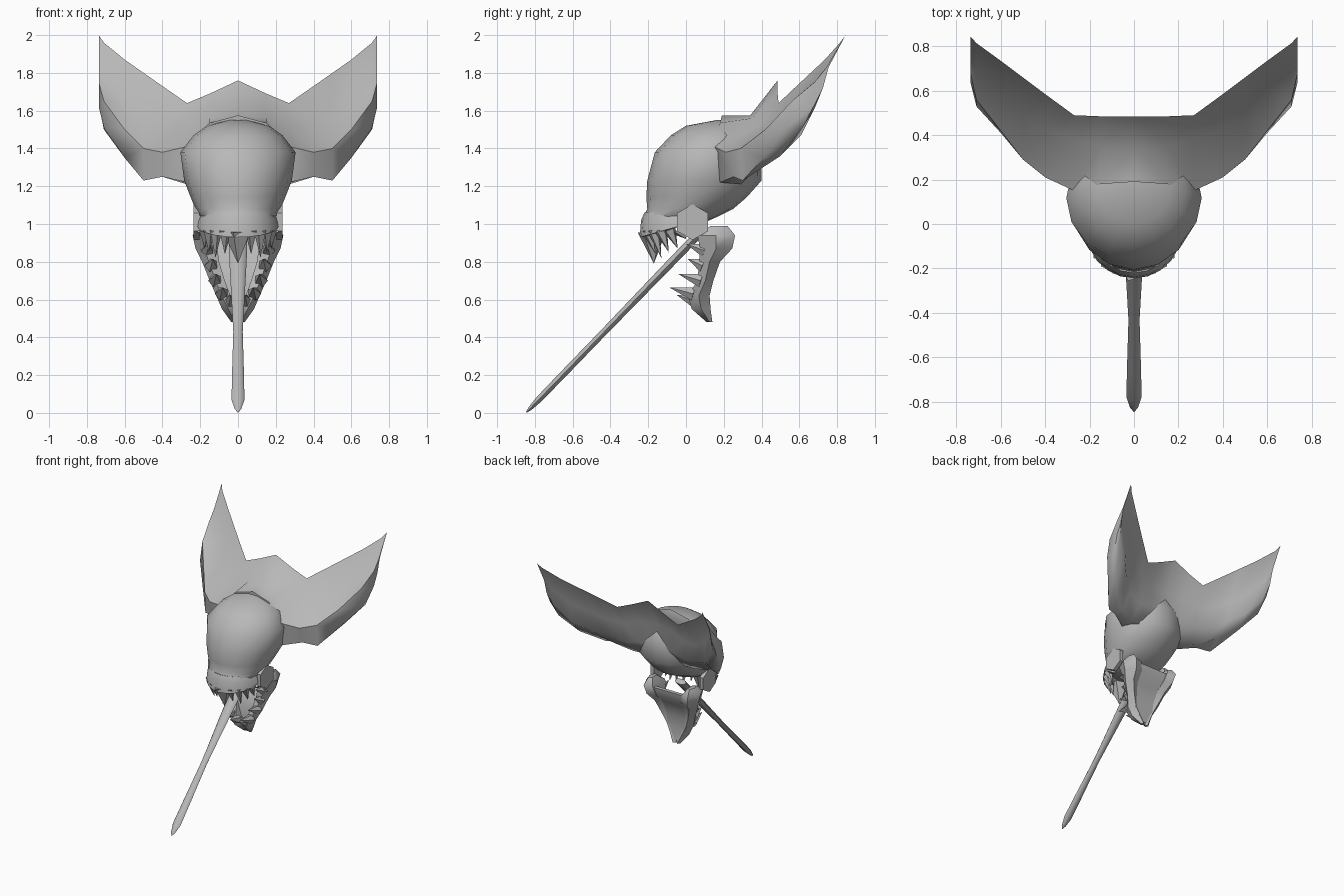
import bpy, bmesh
from math import sin, cos, pi, radians
from mathutils import Vector

cube = bpy.data.objects.get("Cube")
if cube:
    bpy.data.objects.remove(cube, do_unlink=True)

grey = bpy.data.materials.new("bone grey")
grey.use_nodes = True
colour = (0.48, 0.48, 0.48, 1)
grey.diffuse_color = colour
grey.node_tree.nodes["Principled BSDF"].inputs["Base Color"].default_value = colour


def finish(name, bm, mirror=False, angle=50):
    bmesh.ops.recalc_face_normals(bm, faces=bm.faces)
    mesh = bpy.data.meshes.new(name)
    bm.to_mesh(mesh)
    bm.free()
    obj = bpy.data.objects.new(name, mesh)
    bpy.context.collection.objects.link(obj)
    mesh.materials.append(grey)
    if mirror:
        mod = obj.modifiers.new("mirror", 'MIRROR')
        mod.use_clip = True
    bpy.ops.object.select_all(action='DESELECT')
    obj.select_set(True)
    bpy.context.view_layer.objects.active = obj
    bpy.ops.object.shade_smooth_by_angle(angle=radians(angle))
    return obj


def loft(bm, rings, start=True, end=True):
    """Skin closed rings of equal size, with optional end caps."""
    loops = [[bm.verts.new(p) for p in ring] for ring in rings]
    n = len(loops[0])
    for a, b in zip(loops, loops[1:]):
        for i in range(n):
            j = (i + 1) % n
            bm.faces.new((a[i], a[j], b[j], b[i]))
    if start:
        bm.faces.new(loops[0][::-1])
    if end:
        bm.faces.new(loops[-1])


def tooth(bm, base, tip, radius, sides=5):
    """Pointed tooth from a base centre to a tip."""
    base, tip = Vector(base), Vector(tip)
    turn = (tip - base).to_track_quat('Z', 'Y')
    ring = [bm.verts.new(base + turn @ Vector((radius * cos(a), radius * sin(a), 0)))
            for a in (2 * pi * i / sides for i in range(sides))]
    point = bm.verts.new(tip)
    for i in range(sides):
        bm.faces.new((ring[i], ring[(i + 1) % sides], point))
    bm.faces.new(ring[::-1])


# Skull: height, front y, back y, half width
slices = [(1.0, -.19, .08, .14), (1.04, -.225, .17, .2), (1.08, -.205, .25, .225),
          (1.14, -.21, .32, .25), (1.23, -.205, .4, .285), (1.38, -.165, .4, .305),
          (1.47, -.08, .37, .235), (1.52, .0, .33, .165), (1.55, .16, .26, .05)]
bm = bmesh.new()
rings = []
for z, front, back, w in slices:
    mid, half = (front + back) / 2, (back - front) / 2
    ring = []
    for i in range(16):
        a = 2 * pi * i / 16
        ring.append((w * sin(a), mid - half * cos(a), z))
    rings.append(ring)
loft(bm, rings)
finish("skull", bm)

# Crest: sections from the middle out to the tip, as x then (y, z) of
# top edge, shelf back, shelf front, bottom, lobe low, lobe high, back crease
sections = [
    (0, (.485, 1.76), (.34, 1.575), (.19, 1.575), (.2, 1.3), (.3, 1.25), (.37, 1.38), (.37, 1.53)),
    (.15, (.485, 1.69), (.35, 1.56), (.18, 1.535), (.18, 1.25), (.3, 1.22), (.39, 1.35), (.39, 1.52)),
    (.27, (.49, 1.64), (.38, 1.52), (.15, 1.41), (.18, 1.22), (.29, 1.21), (.4, 1.32), (.42, 1.48)),
    (.4, (.585, 1.73), (.425, 1.52), (.21, 1.38), (.25, 1.25), (.33, 1.25), (.43, 1.35), (.46, 1.5)),
    (.5, (.66, 1.8), (.49, 1.56), (.29, 1.4), (.3, 1.23), (.4, 1.31), (.51, 1.4), (.53, 1.56)),
    (.6, (.735, 1.87), (.58, 1.63), (.42, 1.5), (.41, 1.35), (.5, 1.36), (.61, 1.47), (.62, 1.63)),
    (.71, (.815, 1.96), (.69, 1.76), (.56, 1.65), (.53, 1.51), (.61, 1.5), (.68, 1.61), (.71, 1.76)),
    (.737, (.845, 2), (.745, 1.83), (.68, 1.75), (.64, 1.62), (.68, 1.63), (.725, 1.72), (.755, 1.83)),
]
bm = bmesh.new()
loft(bm, [[(s[0], y, z) for y, z in s[1:]] for s in sections], start=False)
finish("crest", bm, mirror=True, angle=60)

# Upper lip: a bent band round the snout, deepest in front
bm = bmesh.new()
rings = []
for i in range(11):
    t = radians(-85 + 17 * i)
    c = cos(t)
    low = .99 - .06 * c
    ring = []
    for r, z in ((.19, 1.06), (.208, 1.02), (.215, low), (.15, low), (.14, 1.05)):
        ring.append((r * sin(t), -.03 - r * c, z))
    rings.append(ring)
loft(bm, rings)
finish("upper_lip", bm)

# Upper teeth: a central beak and a row down each side
bm = bmesh.new()
tooth(bm, (0, -.18, .96), (0, -.17, .79), .08)
finish("beak_tooth", bm, angle=30)
bm = bmesh.new()
for deg, drop in ((22, .84), (40, .82), (56, .85), (72, .87), (86, .92)):
    t = radians(deg)
    tooth(bm, (.185 * sin(t), -.03 - .185 * cos(t), .97),
          (.185 * sin(t), .015 - .19 * cos(t), drop), .036)
finish("upper_teeth", bm, mirror=True, angle=30)

# Cheek plates over the jaw hinge
bm = bmesh.new()
plate = [(.035 + .095 * cos(a), 1.01 + .095 * sin(a))
         for a in (pi / 6 + i * pi / 3 for i in range(6))]
loft(bm, [[(x, y, z) for y, z in plate] for x in (.205, .235)])
finish("cheek_plate", bm, mirror=True, angle=30)

# Jaw arms: height, outer x, inner x, front y, back y
arm = [(.99, .2, .16, .13, .22), (.94, .24, .13, .06, .26), (.87, .225, .11, .075, .245),
       (.8, .19, .1, .07, .18), (.7, .15, .07, .06, .145), (.62, .115, .04, .01, .125),
       (.55, .085, .0, .03, .13), (.48, .035, .0, .11, .14)]
bm = bmesh.new()
rings = []
for z, out, inn, front, back in arm:
    mid = (front + back) / 2
    rings.append([(out, mid, z), (out * .6 + inn * .4, front, z), (inn, front + .02, z),
                  (inn, back - .02, z), (out * .6 + inn * .4, back, z)])
loft(bm, rings)
finish("jaw_arm", bm, mirror=True)

# Web closing the back of the jaw
bm = bmesh.new()
web = ((.5, .03, .1), (.6, .08, .09), (.7, .12, .1), (.8, .15, .13), (.87, .16, .19), (.93, .16, .2))
loft(bm, [[(-w, y, z), (w, y, z), (w, y + .03, z), (-w, y + .03, z)] for z, w, y in web])
finish("jaw_web", bm)

# Lower teeth lean forward from the arms
bm = bmesh.new()
for x, z, base, tip in ((.16, .86, .1, 0), (.14, .78, .09, .01), (.12, .7, .08, -.04),
                        (.085, .63, .04, -.09), (.04, .59, .05, -.05)):
    tooth(bm, (x, base, z), (x * .95, tip, z + .035), .038)
finish("lower_teeth", bm, mirror=True, angle=30)

# Tongue: a long spike, given as share of length, half width, half thickness
root, tip = Vector((0, .07, .95)), Vector((0, -.845, .003))
along = (tip - root).normalized()
across = Vector((1, 0, 0))
normal = along.cross(across)
bm = bmesh.new()
rings = []
for f, w, h in ((0, .05, .022), (.15, .046, .022), (.55, .025, .018),
                (.8, .032, .018), (.93, .034, .017), (.98, .018, .01), (1, .003, .003)):
    centre = root.lerp(tip, f)
    rings.append([centre + across * w * cos(a) + normal * h * sin(a)
                  for a in (2 * pi * i / 8 for i in range(8))])
loft(bm, rings)
finish("tongue", bm)
